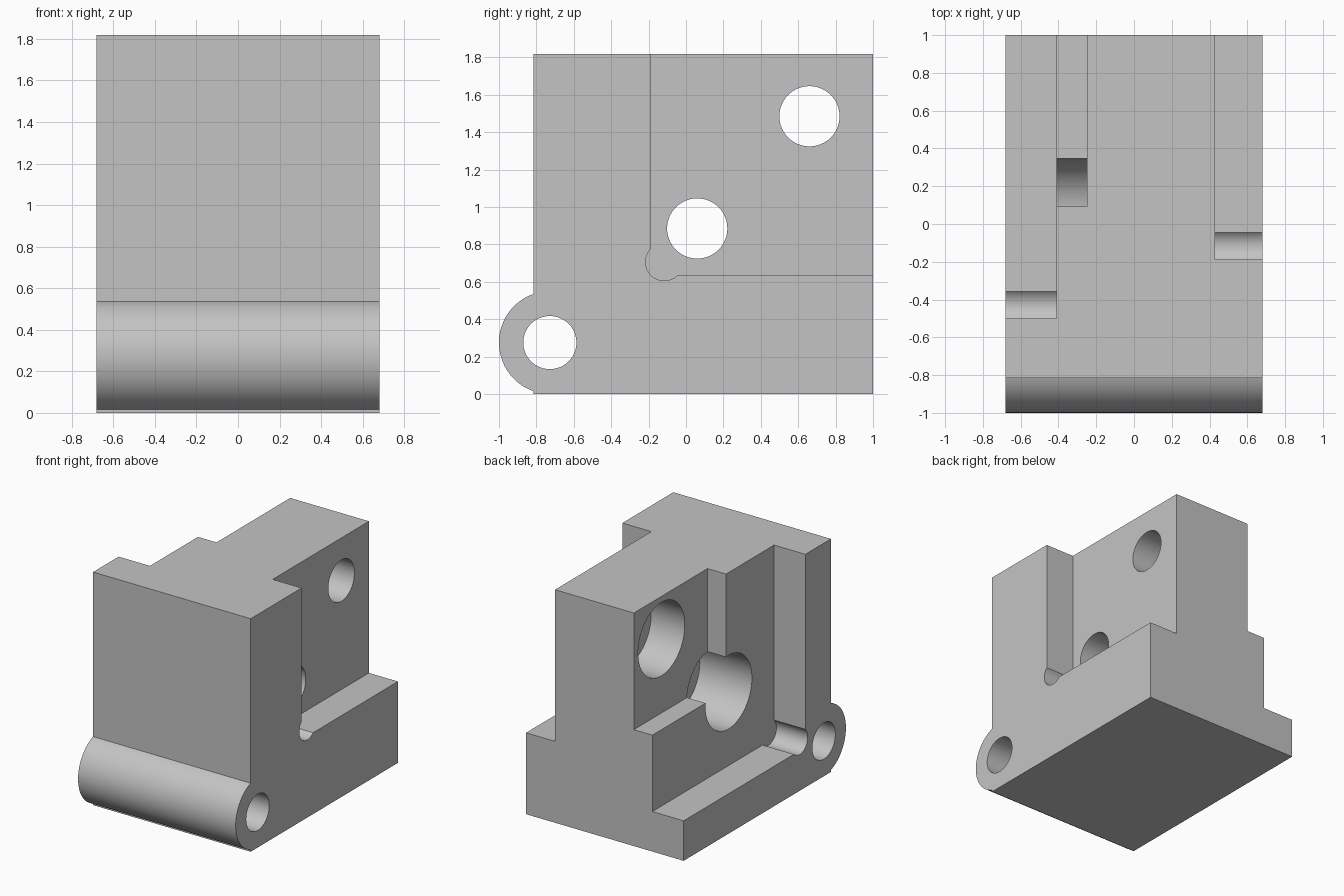
import bpy, bmesh, math

cube = bpy.data.objects.get("Cube")
if cube:
    bpy.data.objects.remove(cube, do_unlink=True)

grey = bpy.data.materials.new("plain grey")
grey.use_nodes = True
colour = (0.55, 0.55, 0.55, 1)
grey.diffuse_color = colour
grey.node_tree.nodes["Principled BSDF"].inputs["Base Color"].default_value = colour

HALF, FRONT, BACK, TOP = 0.68, -0.815, 1.0, 1.818
BEYOND = 0.2          # how far cutters reach past the body


def arc(y, z, r, start, end, steps):
    """Points on an arc in the side plane, angles in degrees."""
    angles = [math.radians(start + (end - start) * i / steps) for i in range(steps + 1)]
    return [(y + r * math.cos(a), z + r * math.sin(a)) for a in angles]


def extrude(name, profile, x0, x1):
    """Extrude a (y, z) profile from x0 to x1."""
    bm = bmesh.new()
    face = bm.faces.new([bm.verts.new((x0, y, z)) for y, z in profile])
    grown = bmesh.ops.extrude_face_region(bm, geom=[face])["geom"]
    bmesh.ops.translate(bm, vec=(x1 - x0, 0, 0),
                        verts=[v for v in grown if isinstance(v, bmesh.types.BMVert)])
    bmesh.ops.recalc_face_normals(bm, faces=bm.faces)
    mesh = bpy.data.meshes.new(name)
    bm.to_mesh(mesh)
    bm.free()
    mesh.materials.append(grey)
    obj = bpy.data.objects.new(name, mesh)
    bpy.context.collection.objects.link(obj)
    return obj


def cylinder(name, y, z, r, x0, x1):
    return extrude(name, arc(y, z, r, 0, 360, 64)[:-1], x0, x1)


def pocket(name, y, z, x0, x1, relief=0.0):
    """Step open to the top and back, with an optional round corner relief."""
    corner = [(y, z)]
    if relief:
        offset = relief * math.sqrt(0.5)
        corner = arc(y + offset, z + offset, relief, 135, 315, 32)
    far_y, far_z = BACK + BEYOND, TOP + BEYOND
    return extrude(name, corner + [(far_y, z), (far_y, far_z), (y, far_z)], x0, x1)


# Body with the round hinge lug along the lower front edge
lug_y, lug_z, lug_r = -0.725, 0.275, 0.275
swing = math.degrees(math.acos((FRONT - lug_y) / lug_r))
outline = [(BACK, 0), (BACK, TOP), (FRONT, TOP)]
outline += arc(lug_y, lug_z, lug_r, swing, 360 - swing, 48) + [(FRONT, 0)]
body = extrude("bracket_body", outline, -HALF, HALF)

out = HALF + BEYOND
cutters = [
    # Stepped pockets on both sides
    pocket("left_pocket", -0.187, 0.635, 0.43, out, 0.1),
    pocket("right_outer_pocket", -0.5, 0.312, -out, -0.41, 0.1),
    pocket("right_inner_pocket", 0.092, 0.908, -out, -0.25),
    # Hinge pin hole
    cylinder("pin_hole", -0.728, lug_z, 0.142, -out, out),
]
# Bolt holes, each widened on the right side
for name, y, z in (("middle", 0.06, 0.885), ("upper", 0.66, 1.485)):
    cutters.append(cylinder(name + "_counterbore", y, z, 0.287, -out, 0.04))
    cutters.append(cylinder(name + "_bolt_hole", y, z, 0.161, -out, out))

bpy.ops.object.select_all(action="DESELECT")
bpy.context.view_layer.objects.active = body
body.select_set(True)
for cutter in cutters:
    cutter.hide_render = True
    cut = body.modifiers.new(cutter.name, "BOOLEAN")
    cut.operation = "DIFFERENCE"
    cut.solver = "EXACT"
    cut.object = cutter
    bpy.ops.object.modifier_apply(modifier=cut.name)
for cutter in cutters:
    bpy.data.objects.remove(cutter, do_unlink=True)

bpy.ops.object.shade_smooth_by_angle(angle=math.radians(25))
